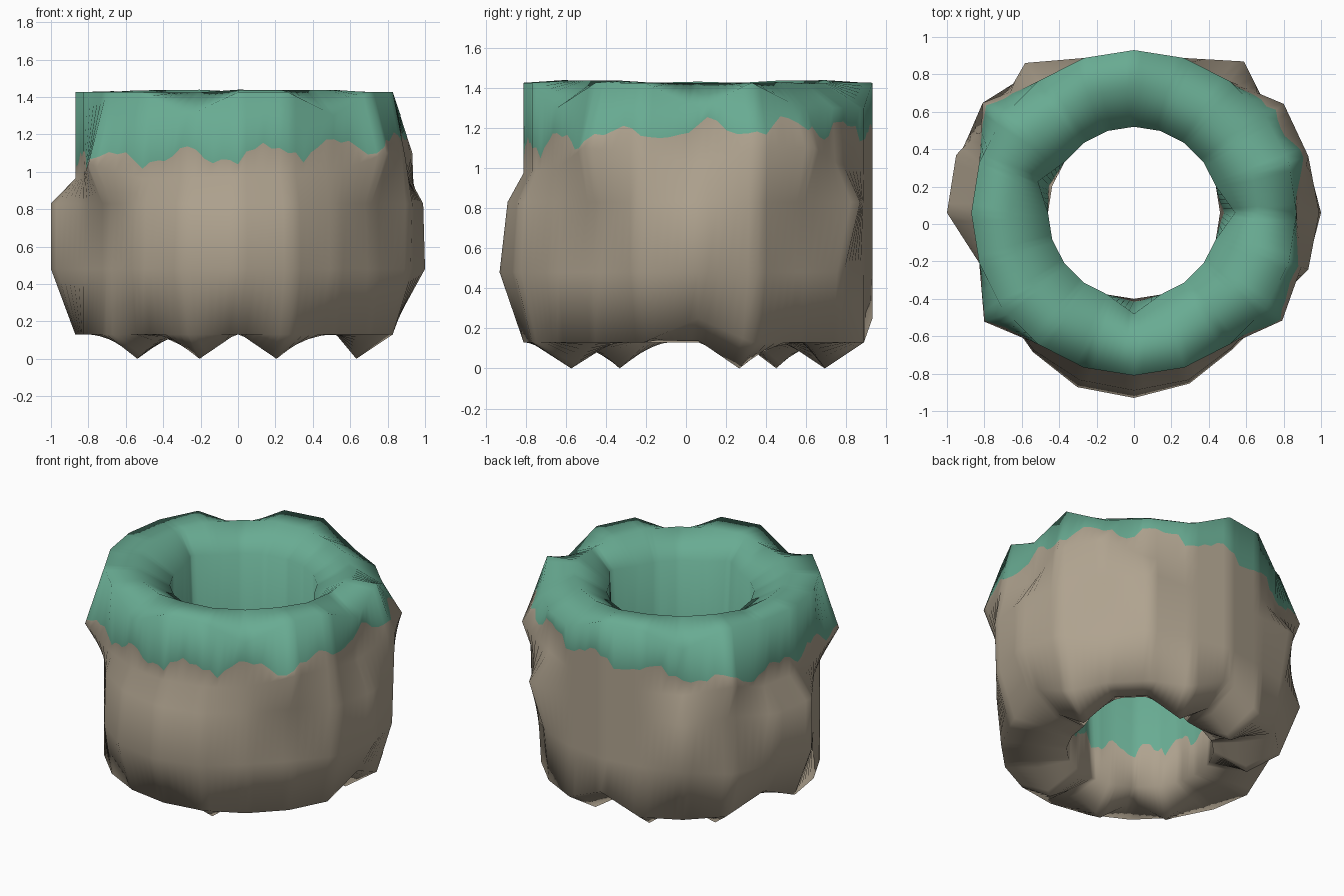
import bpy, bmesh, math, random

if "Cube" in bpy.data.objects:
    bpy.data.objects.remove(bpy.data.objects["Cube"])
random.seed(4)

N, SUB, CY = 20, 6, 0.06          # coarse columns, fine splits per column, ring centre y
STEP = 360 // N


def material(name, col):
    m = bpy.data.materials.new(name)
    m.diffuse_color = (*col, 1)
    m.use_nodes = True
    m.node_tree.nodes["Principled BSDF"].inputs["Base Color"].default_value = m.diffuse_color
    return m


def pick(deg, table, default):
    d = (deg + 180) % 360 - 180
    if d == -180:
        d = 180
    return table.get(d, default)


# columns that differ from the plain ring, keyed by direction in degrees
BULGE = {180: 1.0, 162: 0.98, 144: 1.0, 126: 0.93, 54: 0.9, 36: 0.89, 18: 0.97, 0: 1.0,
         -18: 0.97, -36: 0.9, -54: 0.9, -72: 0.96, -90: 0.99, -108: 0.98, -126: 0.92}
HIGH = {180: 1.0, 162: 1.0, 144: 0.91, 126: 0.99, 54: 1.0, 36: 0.9, 18: 0.98, 0: 0.99,
        -18: 0.98, -36: 0.88, -54: 0.89, -72: 0.94, -90: 0.95, -108: 0.94, -126: 0.91}
NECK = {36: 0.99, 18: 0.98, -18: 0.94, -36: 0.98, 144: 1.0, -144: 0.99}
NECK_Z = {36: 1.1, 18: 1.1, -18: 1.08, -36: 1.1, 144: 1.08, -144: 1.04}
LOW_TOP = (0, 36, 54, 72, -54, -108, 126)
FEET = (-108, -72, -144, 18, 144, 72, 108)
RAISED = {0: 0.25, 90: 0.25, 162: 0.25}
DENT = {0: 0.54, 162: 0.54, -90: 0.54}


def column(deg):
    """Tube cross-section of one column, as (x, y, z) points from foot round to inside."""
    neck = 0.99 + 0.03 * math.cos(math.radians(deg - 30))
    prof = [
        (0.665, 0.0 if deg in [f % 360 for f in FEET] else 0.14),
        (0.87, pick(deg, RAISED, 0.13)),
        (pick(deg, BULGE, 0.87), 0.48),
        (pick(deg, HIGH, 0.87), 0.83),
        (pick(deg, NECK, 0.87), pick(deg, NECK_Z, neck)),
        (0.87, 1.3 if deg in [f % 360 for f in LOW_TOP] else 1.425),
        (0.665, 1.43 + random.uniform(-0.01, 0.01)),
        (pick(deg, DENT, 0.46), 1.30),
        (0.46, 0.25 if 10 < deg < 80 else 0.13),
    ]
    a = math.radians(deg)
    return [(r * math.cos(a), CY + r * math.sin(a), z) for r, z in prof]


def lerp(p, q, t):
    return tuple(u + (v - u) * t for u, v in zip(p, q))


def cut(p, q, z):
    t = (z - p[2]) / (q[2] - p[2])
    return lerp(p, q, max(0.03, min(0.97, t)))


# ragged moss edge heights: a slow tilt, large waves and small teeth
def edge(i, base, tilt):
    a = 2 * math.pi * i / (N * SUB)
    wave = tilt * math.cos(a - 0.6) + 0.04 * math.sin(13 * a + 1) + 0.015 * math.sin(29 * a)
    return base + wave + random.uniform(-0.02, 0.02)


tan = material("tan_stone", (0.43, 0.365, 0.275))
moss = material("green_moss", (0.14, 0.41, 0.29))

# stone ring, finely split so the moss edge can be cut in
coarse = [column(k * STEP) for k in range(N)]
bm = bmesh.new()
rings = []
for i in range(N * SUB):
    k, s = divmod(i, SUB)
    p = [lerp(a, b, s / SUB) for a, b in zip(coarse[k], coarse[(k + 1) % N])]
    p.insert(5, cut(p[4], p[5], edge(i, 1.13, 0.07)))
    p.insert(9, cut(p[9], p[8], edge(i, 0.4, 0.0)))
    rings.append([bm.verts.new(v) for v in p])

for i, r in enumerate(rings):
    q = rings[(i + 1) % len(rings)]
    n = len(r)
    for j in range(n):
        f = bm.faces.new((r[j], q[j], q[(j + 1) % n], r[(j + 1) % n]))
        f.material_index = 1 if 5 <= j <= 8 else 0     # moss between the two cut edges
bmesh.ops.recalc_face_normals(bm, faces=bm.faces)

mesh = bpy.data.meshes.new("mossy_stone_ring")
bm.to_mesh(mesh)
bm.free()
mesh.materials.append(tan)
mesh.materials.append(moss)
ob = bpy.data.objects.new("mossy_stone_ring", mesh)
bpy.context.collection.objects.link(ob)
bpy.context.view_layer.objects.active = ob
ob.select_set(True)
bpy.ops.object.shade_smooth_by_angle(angle=math.radians(100))
